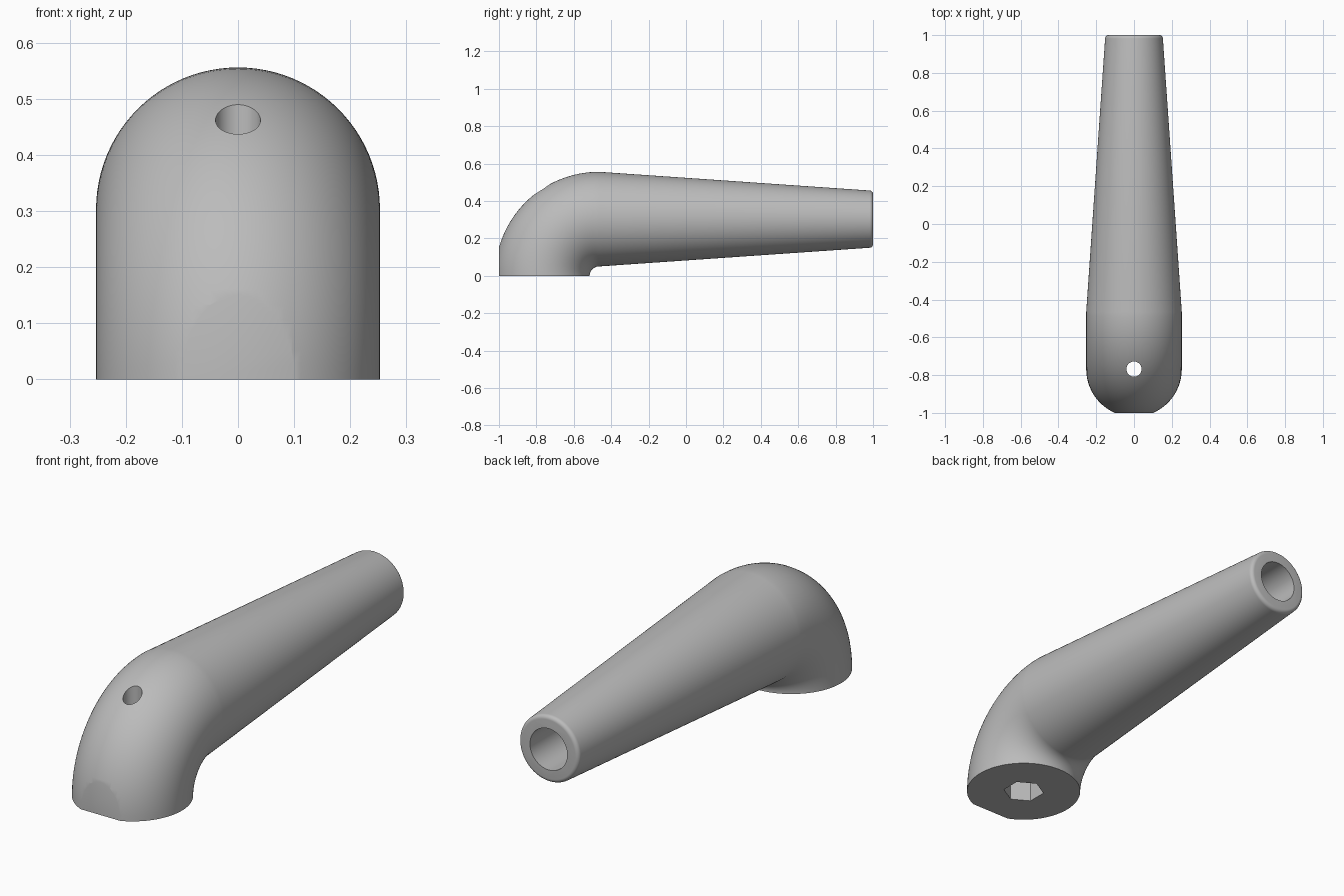
import bpy, bmesh
from math import sin, cos, pi, radians
from mathutils import Matrix, Vector

cube = bpy.data.objects.get("Cube")
if cube:
    bpy.data.objects.remove(cube)

mat = bpy.data.materials.new("plain grey")
mat.use_nodes = True
grey = (0.5, 0.5, 0.5, 1)
mat.diffuse_color = grey
mat.node_tree.nodes["Principled BSDF"].inputs["Base Color"].default_value = grey

SEGMENTS = 96
BEND_Y = -0.465      # bend centre, on the ground
BEND_R = 0.303       # centreline radius of the bend, and height of the grip axis
BASE_R = 0.253
TIP_R = 0.153
FILLET = 0.018
BOLT_Y = BEND_Y - BEND_R


def make_object(name, bm):
    bmesh.ops.recalc_face_normals(bm, faces=bm.faces)
    mesh = bpy.data.meshes.new(name)
    bm.to_mesh(mesh)
    bm.free()
    obj = bpy.data.objects.new(name, mesh)
    bpy.context.collection.objects.link(obj)
    mesh.materials.append(mat)
    return obj


def cutter(name, start, end, radius, sides, turn=0):
    """Prism between two points, used for cutting a hole."""
    start, end = Vector(start), Vector(end)
    axis = end - start
    bm = bmesh.new()
    place = (Matrix.Translation((start + end) / 2)
             @ axis.to_track_quat('Z', 'Y').to_matrix().to_4x4()
             @ Matrix.Rotation(turn, 4, 'Z'))
    bmesh.ops.create_cone(bm, cap_ends=True, segments=sides, radius1=radius,
                          radius2=radius, depth=axis.length, matrix=place)
    return make_object(name, bm)


# Stations along the centreline: (y, z, tilt, radius)
stations = []
for i in range(33):
    a = pi / 2 * i / 32
    stations.append((BEND_Y - BEND_R * cos(a), BEND_R * sin(a), a, BASE_R))
for i in range(7):
    a = pi / 2 * i / 6
    stations.append((1 - FILLET + FILLET * sin(a), BEND_R, pi / 2,
                     TIP_R - FILLET + FILLET * cos(a)))

# Elbow and tapered grip as one swept skin
bm = bmesh.new()
rings = []
for y, z, tilt, r in stations:
    ring = []
    for k in range(SEGMENTS):
        t = 2 * pi * k / SEGMENTS
        out = r * cos(t)
        ring.append(bm.verts.new((r * sin(t), y - out * cos(tilt), z + out * sin(tilt))))
    rings.append(ring)
for a, b in zip(rings, rings[1:]):
    for k in range(SEGMENTS):
        n = (k + 1) % SEGMENTS
        bm.faces.new((a[k], a[n], b[n], b[k]))
bm.faces.new(rings[0])
bm.faces.new(rings[-1])
handle = make_object("handle", bm)

# Flat on the front of the elbow
bm = bmesh.new()
bmesh.ops.create_cube(bm, size=1, matrix=Matrix.Translation((0, -1.5, 0.2)))
cutters = [
    make_object("front_flat_cutter", bm),
    cutter("bolt_hole_cutter", (0, BOLT_Y, -0.1), (0, BOLT_Y, 0.8), 0.04, 48),
    cutter("hex_socket_cutter", (0, BOLT_Y, -0.1), (0, BOLT_Y, 0.2), 0.09, 6),
    cutter("grip_bore_cutter", (0, 0.1, BEND_R), (0, 1.1, BEND_R), 0.095, 64),
]

bpy.context.view_layer.objects.active = handle
for c in cutters:
    mod = handle.modifiers.new(c.name, 'BOOLEAN')
    mod.operation = 'DIFFERENCE'
    mod.solver = 'EXACT'
    mod.object = c
    c.hide_render = True
    bpy.ops.object.modifier_apply(modifier=mod.name)
for c in cutters:
    bpy.data.objects.remove(c)

# Socket points lie on the x axis; smooth skin with crisp cut edges
bpy.ops.object.select_all(action='DESELECT')
handle.select_set(True)
bpy.ops.object.shade_smooth_by_angle(angle=radians(30))
